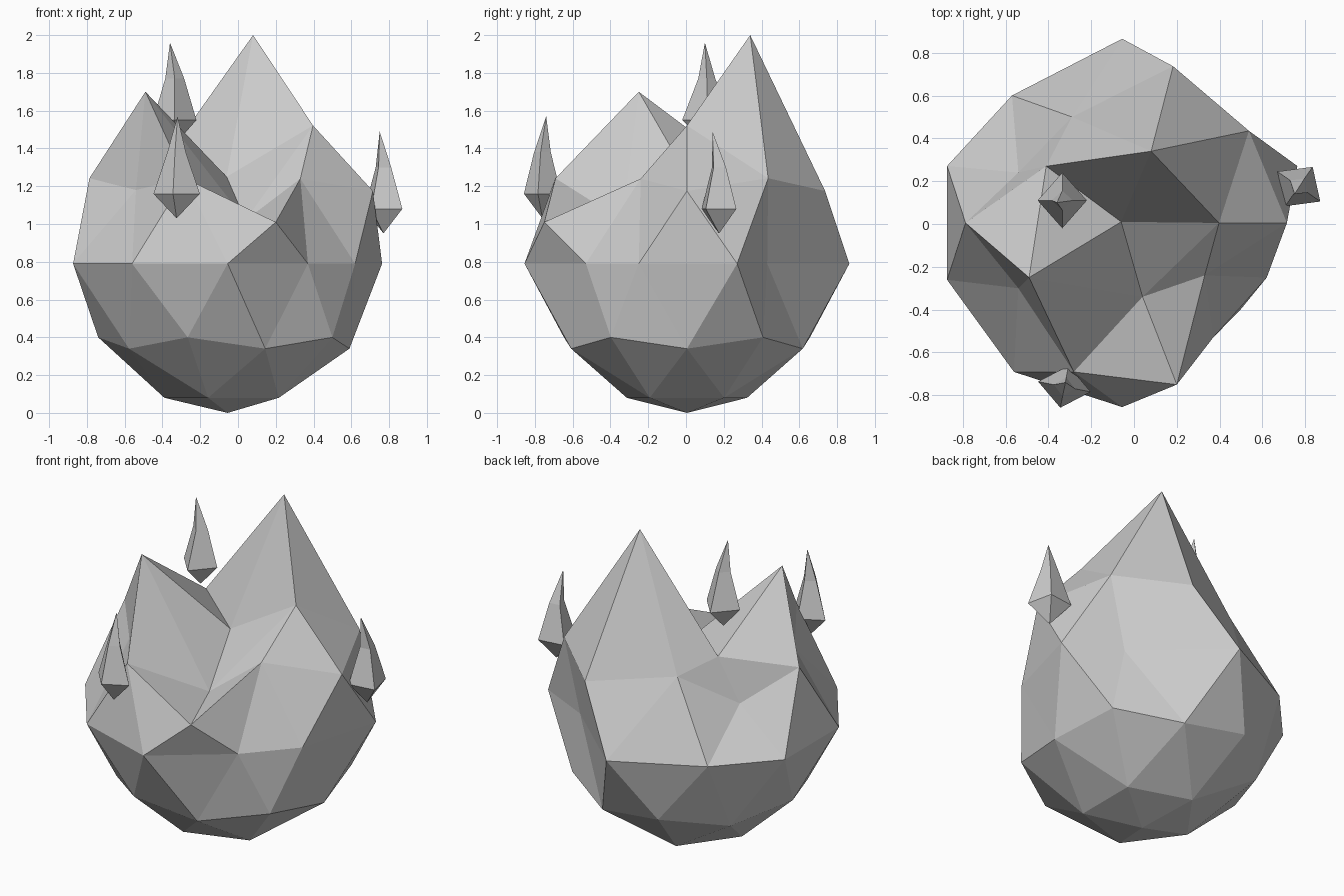
import bpy, bmesh
from math import cos, sin, radians, pi
from mathutils import Vector

if "Cube" in bpy.data.objects:
    bpy.data.objects.remove(bpy.data.objects["Cube"])


def finish(bm, name):
    bmesh.ops.recalc_face_normals(bm, faces=bm.faces)
    mesh = bpy.data.meshes.new(name)
    bm.to_mesh(mesh)
    bm.free()
    ob = bpy.data.objects.new(name, mesh)
    bpy.context.collection.objects.link(ob)
    return ob


# Main flame: icosphere with a narrowed base and tongues pulled out of the top
# Lower rings: unit height -> (radius scale, height)
LOWER = [(-1.0, 0.6, 0.0), (-0.851, 0.637, 0.08),
         (-0.526, 0.758, 0.34), (-0.447, 0.766, 0.40)]
# Sculpted points: unit direction seen from above -> new position
PULLS = [
    ((0.16, 0.50), (0.08, 0.34, 2.00)),      # tall tongue
    ((-0.43, -0.31), (-0.49, -0.25, 1.70)),  # short tongue
    ((0.00, 0.00), (-0.06, 0.01, 1.25)),     # hollow between the tongues
    ((-0.43, 0.31), (-0.41, 0.27, 1.31)),
    ((0.16, -0.50), (0.04, -0.34, 1.02)),
    ((0.69, -0.50), (0.33, -0.24, 1.24)),    # dented sides
    ((0.28, -0.85), (0.20, -0.75, 1.01)),
    ((-0.72, 0.53), (-0.54, 0.24, 1.04)),
    ((-0.72, -0.53), (-0.54, -0.30, 1.18)),
    ((-0.26, 0.81), (-0.29, 0.50, 1.24)),
    ((0.59, -0.81), (0.37, -0.53, 0.79)),    # waist
    ((0.95, -0.31), (0.62, -0.25, 0.79)),
    ((0.59, 0.81), (0.43, 0.43, 0.79)),
    ((-0.59, 0.81), (-0.57, 0.60, 0.79)),
]
bm = bmesh.new()
bmesh.ops.create_icosphere(bm, subdivisions=2, radius=1)
upper = []
for v in bm.verts:
    u = v.co.copy()
    r, z = 0.86, 0.79 + 0.86 * u.z
    if u.z < -0.1:
        _, r, z = min(LOWER, key=lambda k: abs(k[0] - u.z))
    else:
        upper.append((v, u))
    v.co = (u.x * r - 0.055, u.y * r + 0.005, z)
for (dx, dy), target in PULLS:
    v, _ = min(upper, key=lambda p: (p[1].x - dx) ** 2 + (p[1].y - dy) ** 2)
    v.co = target
finish(bm, "main_flame")


# Loose sparks: four-sided drops with a bent tip
def spark(name, centre, tip, angle, rx, ry):
    bm = bmesh.new()
    c, t = Vector(centre), Vector(tip)
    a0 = radians(angle)

    def ring(mid, a, b):
        out = []
        for i in range(4):
            x, y = a * cos(i * pi / 2), b * sin(i * pi / 2)
            out.append(bm.verts.new(mid + Vector((x * cos(a0) - y * sin(a0),
                                                  x * sin(a0) + y * cos(a0), 0))))
        return out

    neck = Vector((c.x * 1.0, c.y * 1.0, t.z - 0.19))
    low, high = ring(c, rx, ry), ring(neck, 0.05, 0.045)
    bottom = bm.verts.new(c - Vector((0, 0, 0.13)))
    top = bm.verts.new(t)
    for i in range(4):
        j = (i + 1) % 4
        bm.faces.new((bottom, low[j], low[i]))
        bm.faces.new((low[i], low[j], high[j], high[i]))
        bm.faces.new((high[i], high[j], top))
    finish(bm, name)


spark("front_spark", (-0.325, -0.76, 1.16), (-0.32, -0.74, 1.57), -11, 0.125, 0.10)
spark("back_spark", (-0.335, 0.11, 1.55), (-0.36, 0.10, 1.96), 0, 0.115, 0.13)
spark("right_spark", (0.77, 0.175, 1.08), (0.75, 0.14, 1.49), -35, 0.122, 0.112)
